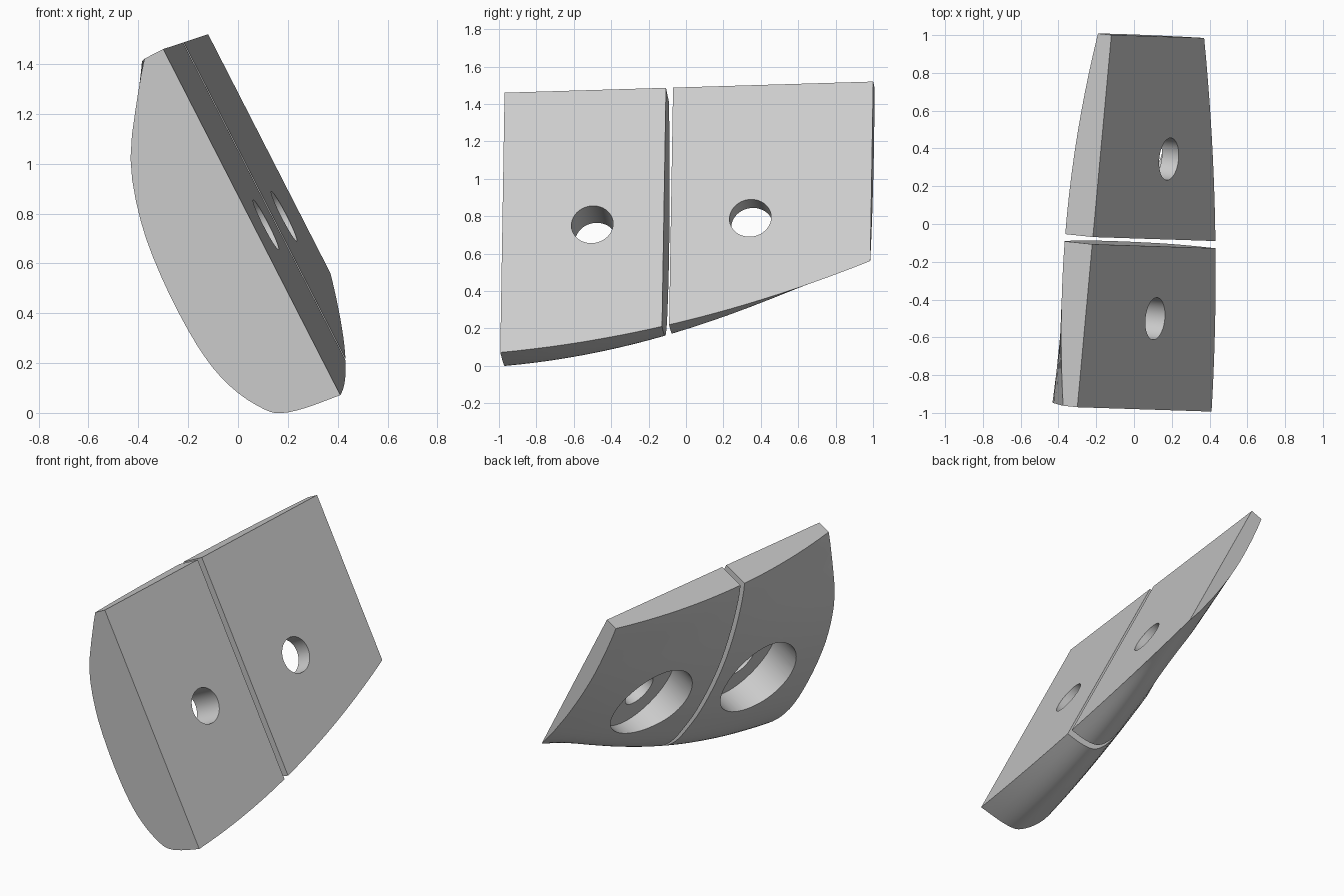
import bpy, bmesh
from mathutils import Vector, Matrix

if "Cube" in bpy.data.objects:
    bpy.data.objects.remove(bpy.data.objects["Cube"])

# Tilted frame: t runs along the plate, d down the flat face, b into the thickness
ORIGIN = Vector((-0.30, -0.97, 1.46))
t = Vector((0.091, 0.995, 0.030)).normalized()
d = Vector((0.455, -0.019, -0.890))
d = (d - t * d.dot(t)).normalized()
b = d.cross(t).normalized()
if b.x > 0:
    b = -b

# Cross-sections (distance down the face, thickness) at front, gap and back
US = (0.0, 0.88, 1.98)
SECTIONS = [
    [(0, .085), (.1, .163), (.33, .318), (.57, .396), (.805, .425), (1.05, .427),
     (1.23, .407), (1.365, .363), (1.47, .30), (1.515, .247), (1.542, .149), (1.56, 0)],
    [(0, .165), (.1, .20), (.3, .25), (.53, .288), (.75, .303), (.97, .30),
     (1.12, .283), (1.26, .257), (1.35, .22), (1.395, .175), (1.42, .1), (1.43, 0)],
    [(0, .08), (.09, .088), (.24, .095), (.4, .096), (.55, .088), (.68, .075),
     (.78, .062), (.86, .048), (.94, .034), (1.0, .02), (1.04, .01), (1.078, 0)],
]


def place(u, v, w):
    return ORIGIN + t * u + d * v + b * w


def profile(u):
    """Quadratic blend of the sections, smoothed with a Catmull-Rom spline."""
    a, m, c = US
    k = ((u - m) * (u - c) / ((a - m) * (a - c)),
         (u - a) * (u - c) / ((m - a) * (m - c)),
         (u - a) * (u - m) / ((c - a) * (c - m)))
    p = [sum((Vector(s[i]) * f for s, f in zip(SECTIONS, k)), Vector((0, 0)))
         for i in range(len(SECTIONS[0]))]
    q = [p[0]] + p + [p[-1]]
    out = [Vector((0, 0))]
    for i in range(1, len(q) - 2):
        for j in range(3):
            x = j / 3
            p0, p1, p2, p3 = q[i - 1:i + 3]
            out.append(0.5 * (2 * p1 + (p2 - p0) * x
                              + (2 * p0 - 5 * p1 + 4 * p2 - p3) * x * x
                              + (3 * p1 - p0 - 3 * p2 + p3) * x ** 3))
    return out + [p[-1]]


def to_object(name, bm):
    bmesh.ops.recalc_face_normals(bm, faces=bm.faces)
    mesh = bpy.data.meshes.new(name)
    bm.to_mesh(mesh)
    bm.free()
    ob = bpy.data.objects.new(name, mesh)
    bpy.context.collection.objects.link(ob)
    return ob


def block(name, u0, u1, steps=10):
    bm = bmesh.new()
    rings = []
    for i in range(steps + 1):
        u = u0 + (u1 - u0) * i / steps
        rings.append([bm.verts.new(place(u, *p)) for p in profile(u)])
    n = len(rings[0])
    for r, s in zip(rings, rings[1:]):
        for i in range(n):
            j = (i + 1) % n
            bm.faces.new((r[i], r[j], s[j], s[i]))
    bm.faces.new(rings[0])
    bm.faces.new(rings[-1])
    return to_object(name, bm)


def drill(ob, u, v, radius, w0, w1):
    """Cut a round hole square to the flat face between two depths."""
    bm = bmesh.new()
    frame = Matrix((t, d, b)).transposed().to_4x4()
    frame.translation = place(u, v, (w0 + w1) / 2)
    bmesh.ops.create_cone(bm, cap_ends=True, segments=64, radius1=radius,
                          radius2=radius, depth=w1 - w0, matrix=frame)
    cutter = to_object("hole_cutter", bm)
    cutter.hide_render = True
    mod = ob.modifiers.new("hole", 'BOOLEAN')
    mod.operation, mod.solver, mod.object = 'DIFFERENCE', 'EXACT', cutter
    bpy.context.view_layer.objects.active = ob
    bpy.ops.object.modifier_apply(modifier=mod.name)
    bpy.data.objects.remove(cutter)


# Two plates with a narrow gap, each with a bolt hole and a wide recess behind
for name, u0, u1, u, v, lip in (("front_plate", 0.0, 0.867, 0.483, 0.808, 0.20),
                                ("back_plate", 0.905, 1.98, 1.332, 0.798, 0.10)):
    ob = block(name, u0, u1)
    drill(ob, u, v, 0.112, -0.2, 0.8)
    drill(ob, u, v, 0.28, lip, 0.9)
    bpy.ops.object.select_all(action='DESELECT')
    ob.select_set(True)
    bpy.context.view_layer.objects.active = ob
    bpy.ops.object.shade_smooth_by_angle()
